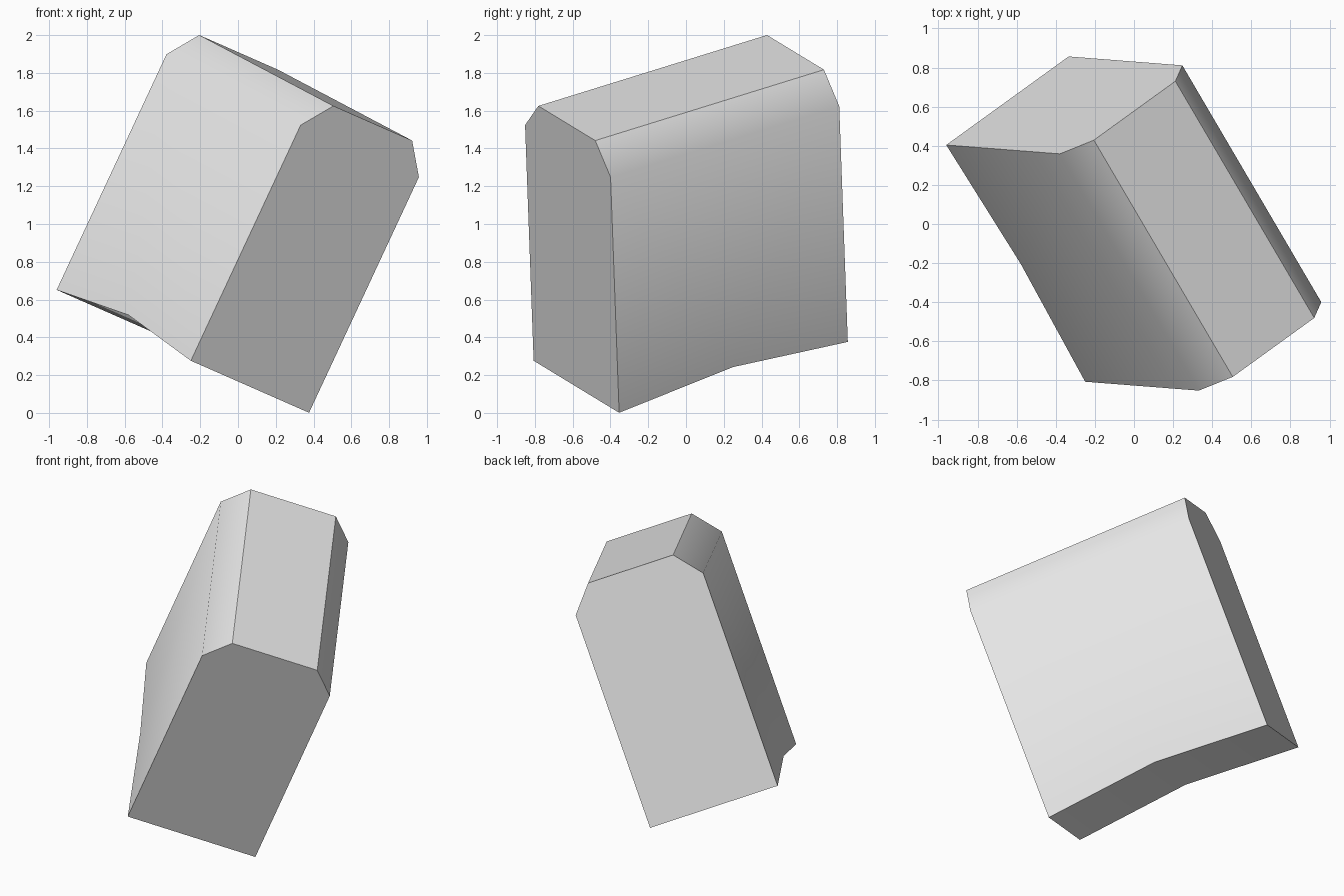
import bpy, bmesh, math
from mathutils import Vector, Matrix

cube = bpy.data.objects.get("Cube")
if cube:
    bpy.data.objects.remove(cube, do_unlink=True)

WIDTH, LENGTH = 0.82, 1.453
SHOULDER, HEIGHT, BEVEL, NOTCH = 1.377, 1.54, 0.137, 0.06

# Single grey material
grey = bpy.data.materials.new("light grey")
grey.use_nodes = True
color = (0.8, 0.8, 0.8, 1)
grey.diffuse_color = color
grey.node_tree.nodes["Principled BSDF"].inputs["Base Color"].default_value = color

# Chamfered half profile, mirrored across the width
half = [(WIDTH / 2, 0), (WIDTH / 2, SHOULDER), (WIDTH / 2 - BEVEL, HEIGHT)]
profile = half + [(-x, z) for x, z in reversed(half)]

# Extrude the profile along the block's length
bm = bmesh.new()
end = bm.faces.new([bm.verts.new((x, -LENGTH / 2, z)) for x, z in profile])
result = bmesh.ops.extrude_face_region(bm, geom=[end], use_keep_orig=True)
moved = [v for v in result["geom"] if isinstance(v, bmesh.types.BMVert)]
bmesh.ops.translate(bm, verts=moved, vec=(0, LENGTH, 0))

# Fold the underside inwards across its middle
long_edges = [e for e in bm.edges
              if all(v.co.z < 0.01 for v in e.verts)
              and abs(e.verts[0].co.y - e.verts[1].co.y) > 1]
bmesh.ops.subdivide_edges(bm, edges=long_edges, cuts=1, use_grid_fill=True)
for v in bm.verts:
    if abs(v.co.y) < 0.01:
        v.co.z = NOTCH
bmesh.ops.recalc_face_normals(bm, faces=bm.faces)

mesh = bpy.data.meshes.new("tilted_block")
bm.to_mesh(mesh)
bm.free()
mesh.materials.append(grey)
block = bpy.data.objects.new("tilted_block", mesh)
bpy.context.collection.objects.link(block)

# Tilt the block into place
along = Vector((-0.71, 1.21, 0.375)).normalized()
up = Vector((0.625, 0.45, -0.275)).cross(along).normalized()
across = along.cross(up)
turn = Matrix((across, along, up)).transposed().to_4x4()
block.matrix_world = Matrix.Translation((-0.292, 0.025, 0.326)) @ turn

# Soft shoulders, crisp top and end edges
bpy.ops.object.select_all(action='DESELECT')
block.select_set(True)
bpy.context.view_layer.objects.active = block
bpy.ops.object.shade_smooth_by_angle(angle=math.radians(45))
